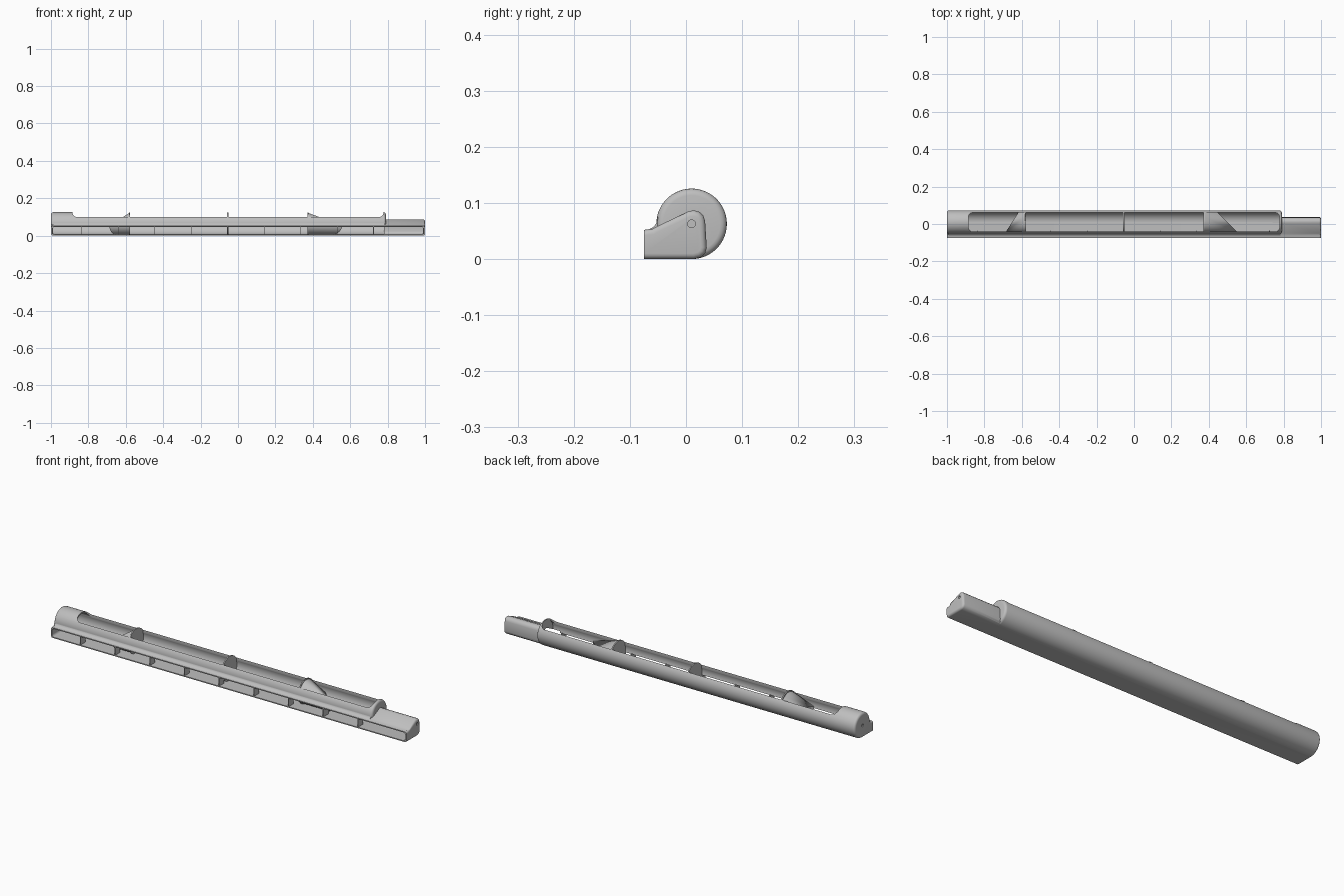
import bpy, bmesh
from math import sin, cos, pi

if "Cube" in bpy.data.objects:
    bpy.data.objects.remove(bpy.data.objects["Cube"])

grey = bpy.data.materials.new("light grey plastic")
grey.use_nodes = True
COLOUR = (0.52, 0.52, 0.52, 1)
grey.diffuse_color = COLOUR
grey.node_tree.nodes["Principled BSDF"].inputs["Base Color"].default_value = COLOUR

CY, CZ, R = 0.01, 0.0628, 0.0628   # tube axis and radius
TUBE_END = 0.79
FRONT = -0.075


def finish(name, bm):
    bmesh.ops.recalc_face_normals(bm, faces=bm.faces)
    mesh = bpy.data.meshes.new(name)
    bm.to_mesh(mesh)
    bm.free()
    mesh.materials.append(grey)
    ob = bpy.data.objects.new(name, mesh)
    bpy.context.collection.objects.link(ob)
    return ob


def prism(name, profile, x0, x1, rounding=0):
    """Extrude a (y, z) profile along x, with optional rounded ends."""
    bm = bmesh.new()
    face = bm.faces.new([bm.verts.new((x0, y, z)) for y, z in profile])
    out = bmesh.ops.extrude_face_region(bm, geom=[face])
    for v in out["geom"]:
        if isinstance(v, bmesh.types.BMVert):
            v.co.x = x1
    if rounding:
        ends = [e for e in bm.edges
                if abs(e.verts[0].co.x - e.verts[1].co.x) < 1e-6
                and max(v.co.y for v in e.verts) > FRONT + 0.001]
        bmesh.ops.bevel(bm, geom=ends, offset=rounding, segments=4,
                        profile=0.5, affect="EDGES")
    return finish(name, bm)


def circle(r, n=72):
    return [(CY + r * cos(2 * pi * i / n), CZ + r * sin(2 * pi * i / n)) for i in range(n)]


def rounded_box(name, lo, hi, axis, radius):
    """Box whose edges along one axis are rounded."""
    bm = bmesh.new()
    bmesh.ops.create_cube(bm, size=1)
    for v in bm.verts:
        for k in range(3):
            v.co[k] = hi[k] if v.co[k] > 0 else lo[k]
    edges = [e for e in bm.edges
             if abs(e.verts[0].co[axis] - e.verts[1].co[axis]) > 1e-6]
    bmesh.ops.bevel(bm, geom=edges, offset=radius, segments=6, profile=0.5, affect="EDGES")
    return finish(name, bm)


def combine(target, tool, operation):
    mod = target.modifiers.new("bool", "BOOLEAN")
    mod.operation, mod.solver, mod.object = operation, "EXACT", tool
    bpy.context.view_layer.objects.active = target
    bpy.ops.object.modifier_apply(modifier=mod.name)
    bpy.data.objects.remove(tool)


def smooth(ob):
    bpy.ops.object.select_all(action="DESELECT")
    ob.select_set(True)
    bpy.context.view_layer.objects.active = ob
    bpy.ops.object.shade_smooth_by_angle(angle=0.6)


# Outer shell: round tube, low duct with a sloping top, and a small fillet
duct = [(FRONT, 0), (0.014, 0), (0.026, 0.003), (0.034, 0.01), (0.037, 0.02),
        (0.034, 0.068), (0.031, 0.077), (0.024, 0.084), (0.014, 0.087),
        (0.004, 0.085), (-0.05, 0.059), (-0.06, 0.054), (FRONT, 0.052)]
fillet = [(-0.066, 0.048), (-0.066, 0.053), (-0.058, 0.057), (-0.053, 0.064),
          (-0.050, 0.076), (-0.035, 0.076), (-0.035, 0.048)]
body = prism("hollow_body", circle(R), -1, TUBE_END, 0.012)
combine(body, prism("duct", duct, -0.9995, 1, 0.01), "UNION")
combine(body, prism("fillet", fillet, -0.99, TUBE_END - 0.006), "UNION")

# Hollow interior, front slot, top opening and end dimples
inset = [(-0.01 + (y + 0.01) * 0.82, 0.043 + (z - 0.043) * 0.84) for y, z in duct]
cutters = [
    prism("tube_cavity", circle(R - 0.007), -0.988, TUBE_END - 0.01),
    prism("end_cavity", inset, 0.74, 0.99),
    rounded_box("front_slot", (-0.993, -0.1, 0.005), (0.993, 0.005, 0.047), 1, 0.012),
    rounded_box("top_opening", (-0.885, -0.041, 0.07), (0.778, 0.061, 0.2), 2, 0.024),
    prism("dimple_left", circle(0.007, 20), 0.996, 1.1),
    prism("dimple_right", circle(0.007, 20), -1.1, -0.996),
]
for cutter in cutters:
    combine(body, cutter, "DIFFERENCE")
smooth(body)

# Evenly spaced thin vanes in the front slot
for i in range(9):
    x = -0.835 + 0.195 * i
    prism(f"slot_vane_{i + 1}", [(FRONT + 0.001, 0.003), (-0.035, 0.003),
          (-0.035, 0.05), (FRONT + 0.001, 0.05)], x - 0.002, x + 0.002)

# Round partitions across the tube
for i, x in enumerate((-0.58, -0.055, 0.375)):
    smooth(prism(f"partition_{i + 1}", circle(R - 0.0005), x - 0.003, x + 0.003))


# Sloping deflectors that run from a partition down to the slot floor
def deflector(name, x0, back, front):
    bm = bmesh.new()
    for y, z in circle(R - 0.004, 48):
        bm.verts.new((x0, y, z))
        if z < 0.06:
            t = (0.06 - y) / 0.11
            bm.verts.new((back + (front - back) * t, y, z))
    bmesh.ops.convex_hull(bm, input=bm.verts)
    loose = [v for v in bm.verts if not v.link_faces]
    bmesh.ops.delete(bm, geom=loose, context="VERTS")
    smooth(finish(name, bm))


deflector("right_deflector", -0.58, -0.62, -0.69)
deflector("left_deflector", 0.375, 0.45, 0.56)
